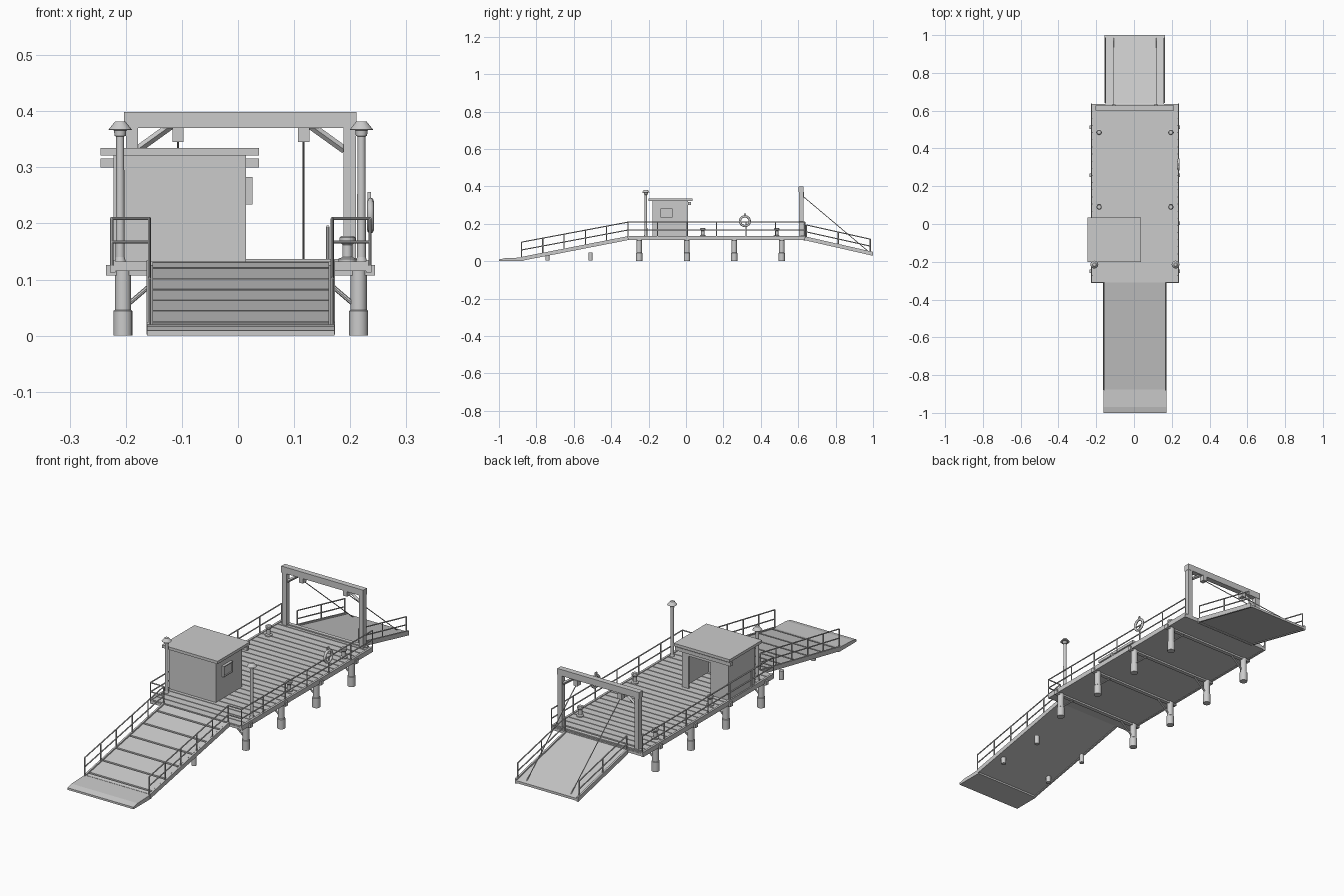
import bpy, bmesh, math
from mathutils import Vector, Matrix

cube = bpy.data.objects.get("Cube")
if cube:
    bpy.data.objects.remove(cube)

grey = bpy.data.materials.new("plain grey")
grey.use_nodes = True
GREY = (0.6, 0.6, 0.6, 1)
grey.diffuse_color = GREY
grey.node_tree.nodes["Principled BSDF"].inputs["Base Color"].default_value = GREY

MID = 0.005          # centre line of the pier
DECK = 0.132         # walking height
FRONT, BACK = -0.31, 0.635
SIDES = (-1, 1)


def side_x(s, half):
    return MID + s * half


class Part:
    """Collects primitives into one named object."""

    def __init__(self, name):
        self.name, self.bm = name, bmesh.new()

    def box(self, x0, x1, y0, y1, z0, z1):
        size = Matrix.Diagonal((x1 - x0, y1 - y0, z1 - z0, 1))
        mid = Matrix.Translation(((x0 + x1) / 2, (y0 + y1) / 2, (z0 + z1) / 2))
        bmesh.ops.create_cube(self.bm, size=1, matrix=mid @ size)

    def rod(self, a, b, r, r2=None, n=8):
        a, b = Vector(a), Vector(b)
        turn = (b - a).to_track_quat('Z', 'Y').to_matrix().to_4x4()
        bmesh.ops.create_cone(self.bm, cap_ends=True, segments=n, radius1=r,
                              radius2=r if r2 is None else r2, depth=(b - a).length,
                              matrix=Matrix.Translation((a + b) / 2) @ turn)

    def stack(self, x, y, rings, n=16):
        # Upright turned shape from (height, radius) pairs
        for (z0, r0), (z1, r1) in zip(rings, rings[1:]):
            self.rod((x, y, z0), (x, y, z1), r0, r1, n)

    def prism(self, x0, x1, profile):
        # Side profile in (y, z) pulled along x
        face = self.bm.faces.new([self.bm.verts.new((x0, y, z)) for y, z in profile])
        new = bmesh.ops.extrude_face_region(self.bm, geom=[face])["geom"]
        verts = [v for v in new if isinstance(v, bmesh.types.BMVert)]
        bmesh.ops.translate(self.bm, verts=verts, vec=(x1 - x0, 0, 0))

    def slab(self, x0, x1, a, b, low, high):
        # Sloping board between (y, z) points a and b
        self.prism(x0, x1, [(a[0], a[1] + low), (b[0], b[1] + low),
                            (b[0], b[1] + high), (a[0], a[1] + high)])

    def rail(self, a, b, count, height, r=0.0028):
        # Posts with a top and a middle rail
        a, b, up = Vector(a), Vector(b), Vector((0, 0, height))
        for i in range(count):
            p = a.lerp(b, i / (count - 1))
            self.rod(p, p + up, r)
        for k in (0.5, 1):
            self.rod(a + up * k, b + up * k, r)

    def done(self, smooth=False):
        bmesh.ops.recalc_face_normals(self.bm, faces=self.bm.faces)
        mesh = bpy.data.meshes.new(self.name)
        self.bm.to_mesh(mesh)
        self.bm.free()
        mesh.materials.append(grey)
        ob = bpy.data.objects.new(self.name, mesh)
        bpy.context.collection.objects.link(ob)
        if smooth:
            bpy.ops.object.select_all(action='DESELECT')
            ob.select_set(True)
            bpy.context.view_layer.objects.active = ob
            bpy.ops.object.shade_smooth_by_angle(angle=math.radians(35))
        return ob


# Deck: base, planks and edge kerbs
p = Part("deck_base")
p.box(-0.228, 0.238, FRONT, BACK, 0.115, 0.127)
p.done()
p = Part("deck_planks")
count = 25
step = (BACK - FRONT) / count
for i in range(count):
    y = FRONT + i * step
    p.box(-0.22, 0.23, y + 0.002, y + step - 0.002, 0.126, DECK)
p.done()
p = Part("deck_kerbs")
for s in SIDES:
    x = side_x(s, 0.228)
    p.box(x - 0.005, x + 0.005, FRONT, BACK, 0.113, 0.135)
p.box(-0.21, 0.22, 0.612, 0.63, 0.126, 0.137)
p.done()

# Piles with sleeves, cross beams and braces
piles, beams = Part("piles"), Part("cross_beams")
for y in (-0.25, 0.005, 0.258, 0.512):
    beams.box(-0.235, 0.244, y - 0.009, y + 0.009, 0.107, 0.126)
    for s in SIDES:
        x = side_x(s, 0.21)
        piles.stack(x, y, [(0, 0.017), (0.044, 0.017), (0.046, 0.0145), (0.115, 0.0145)])
        beams.rod((x, y, 0.048), (side_x(s, 0.14), y, 0.108), 0.004)
for y, top in ((-0.74, 0.04), (-0.51, 0.046)):
    for s in SIDES:
        piles.stack(side_x(s, 0.13), y, [(0.005, 0.011), (top, 0.011)])
piles.done(smooth=True)
beams.done()

# Front ramp with boards, side beams and landing toe
top, foot = (FRONT, 0.125), (-0.88, 0.014)
slope = (top[1] - foot[1]) / (top[0] - foot[0])


def ramp_point(y):
    return (y, top[1] + (y - top[0]) * slope)


p = Part("front_ramp")
p.slab(-0.158, 0.168, top, foot, -0.008, 0)
edges = [FRONT, -0.365] + [-0.365 - 0.098 * i for i in range(1, 6)] + [-0.88]
for a, b in zip(edges, edges[1:]):
    p.slab(-0.152, 0.162, ramp_point(a - 0.004), ramp_point(b + 0.004), -0.001, 0.006)
for s in SIDES:
    x = side_x(s, 0.164)
    p.slab(x - 0.004, x + 0.004, top, foot, -0.012, 0.009)
p.done()
p = Part("ramp_toe")
p.prism(-0.162, 0.172, [(-1, 0), (-1, 0.009), (-0.97, 0.016), (-0.87, 0.02), (-0.87, 0)])
p.done()

# Back ramp, its edges and hinge
high, low = (0.64, 0.122), (1.0, 0.04)
p = Part("back_ramp")
p.slab(-0.152, 0.16, high, low, -0.008, 0.003)
for s in SIDES:
    x = side_x(s, 0.156)
    p.slab(x - 0.004, x + 0.004, high, low, -0.011, 0.01)
p.rod((-0.15, 0.635, 0.117), (0.16, 0.635, 0.117), 0.008)
p.done()

# Railings
p = Part("railings")
for s in SIDES:
    outer, inner = side_x(s, 0.23), side_x(s, 0.163)
    p.rail((outer, FRONT, 0.125), (outer, BACK, 0.125), 7, 0.084)
    p.rail((outer, FRONT, 0.125), (inner, FRONT, 0.125), 2, 0.084)
    p.rail((inner, FRONT, 0.125), (inner, -0.88, 0.018), 6, 0.084)
    x = side_x(s, 0.155)
    p.rail((x, 0.643, 0.12), (x, 0.985, 0.044), 3, 0.074)
p.done()

# Hut: walls with a doorway at the back, window, roof and shutter beam
X0, X1, Y0, Y1, TOP, T = -0.222, 0.014, -0.18, 0.01, 0.322, 0.008
p = Part("hut_walls")
p.box(X0, X1, Y0, Y0 + T, DECK - 0.003, TOP)
for x in (X0, X1 - T):
    p.box(x, x + T, Y0, Y1, DECK - 0.003, TOP)
p.box(X0, -0.13, Y1 - T, Y1, DECK - 0.003, TOP)
p.box(-0.02, X1, Y1 - T, Y1, DECK - 0.003, TOP)
p.box(-0.13, -0.02, Y1 - T, Y1, 0.28, TOP)
p.done()
p = Part("hut_window")
p.box(X1, 0.021, -0.133, -0.077, 0.238, 0.279)
for y in (-0.137, -0.077):
    p.box(X1, 0.026, y, y + 0.004, 0.234, 0.283)
for z in (0.234, 0.279):
    p.box(X1, 0.026, -0.137, -0.073, z, z + 0.004)
p.done()
p = Part("hut_roof")
p.box(-0.245, 0.037, -0.2, 0.035, 0.321, 0.334)
p.box(-0.245, 0.037, 0.012, 0.028, 0.3, 0.316)
p.done()

# Lamp posts
p = Part("lamp_posts")
for s in SIDES:
    p.stack(side_x(s, 0.215), -0.215,
            [(0.128, 0.011), (0.14, 0.008), (0.355, 0.007), (0.356, 0.01),
             (0.366, 0.011), (0.367, 0.021), (0.382, 0.009)], 12)
p.done(smooth=True)

# Lifting gantry with braces, pulley blocks and cables
p = Part("gantry")
p.box(-0.203, 0.211, 0.602, 0.628, 0.37, 0.399)
for s in SIDES:
    x = side_x(s, 0.194)
    p.box(x - 0.011, x + 0.011, 0.603, 0.627, 0.125, 0.372)
    p.rod((side_x(s, 0.185), 0.615, 0.331), (side_x(s, 0.125), 0.615, 0.374), 0.007, n=4)
p.done()
blocks, cables = Part("pulley_blocks"), Part("cables")
for s in SIDES:
    x = side_x(s, 0.112)
    blocks.box(x - 0.01, x + 0.01, 0.606, 0.632, 0.345, 0.371)
    cables.rod((x, 0.622, 0.35), (x, 0.985, 0.044), 0.002, n=6)
blocks.done()
cables.done()

# Mooring bollards
p = Part("bollards")
for y in (0.09, 0.485):
    for s in SIDES:
        p.stack(side_x(s, 0.19), y, [(0.13, 0.016), (0.137, 0.016), (0.14, 0.009), (0.162, 0.009),
                                     (0.168, 0.014), (0.175, 0.014), (0.178, 0.01)])
p.done(smooth=True)

# Life ring on the side rail, with its hook
bpy.ops.mesh.primitive_torus_add(major_radius=0.026, minor_radius=0.006, major_segments=24,
                                 minor_segments=8, location=(0.236, 0.315, 0.214),
                                 rotation=(0, math.pi / 2, 0))
ring = bpy.context.object
ring.name = "life_ring"
ring.data.materials.append(grey)
bpy.ops.object.shade_smooth_by_angle(angle=math.radians(60))
p = Part("life_ring_hook")
p.box(0.231, 0.237, 0.309, 0.321, 0.236, 0.256)
p.done()
